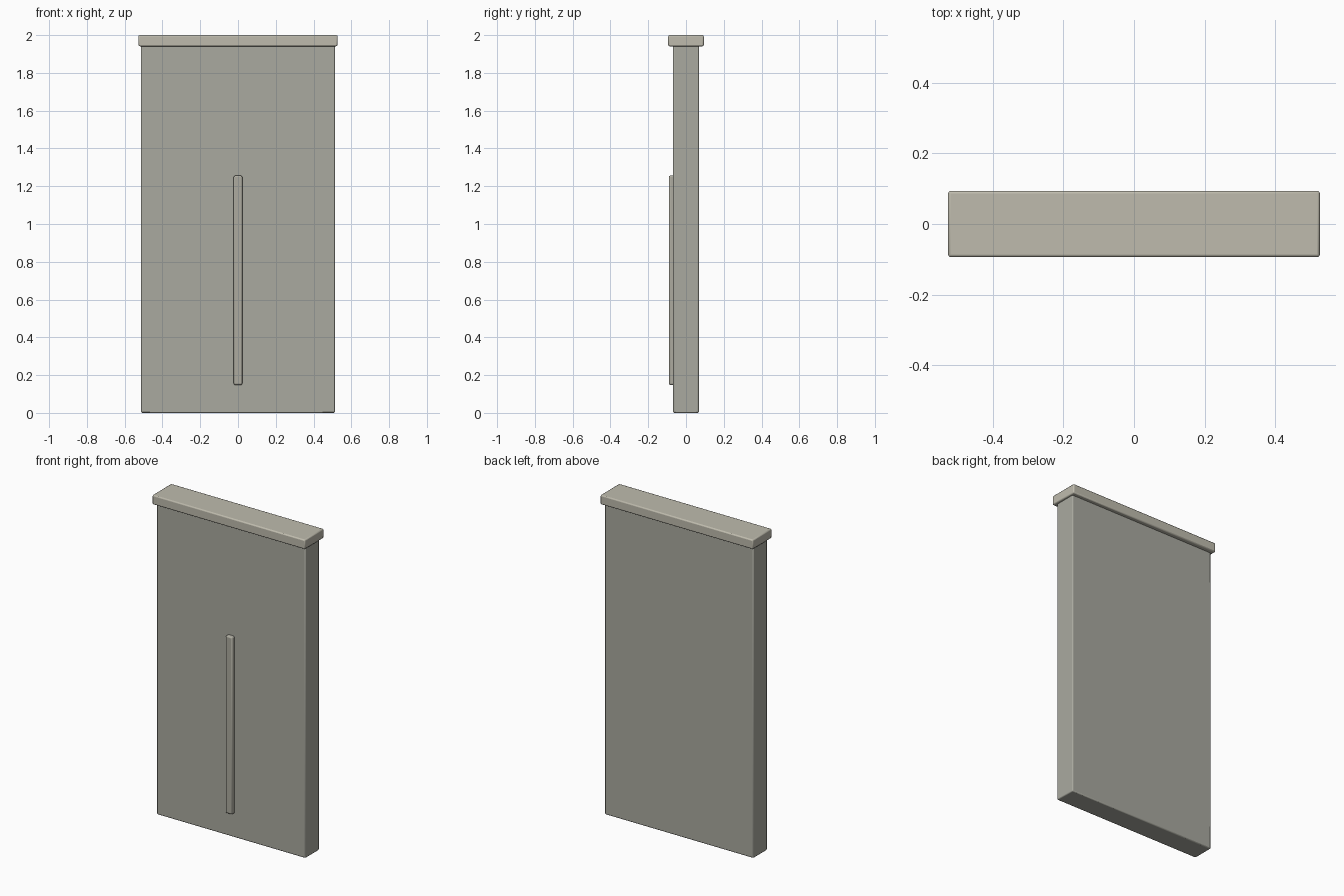
import bpy

if "Cube" in bpy.data.objects:
    bpy.data.objects.remove(bpy.data.objects["Cube"])


def material(name, rgb):
    m = bpy.data.materials.new(name)
    m.diffuse_color = (*rgb, 1)
    m.use_nodes = True
    m.node_tree.nodes["Principled BSDF"].inputs["Base Color"].default_value = m.diffuse_color
    return m


def block(name, lo, hi, bevel, mat):
    """Box between two corners with softly bevelled edges."""
    centre = [(a + b) / 2 for a, b in zip(lo, hi)]
    bpy.ops.mesh.primitive_cube_add(size=1, location=centre)
    ob = bpy.context.object
    ob.name = name
    ob.scale = [b - a for a, b in zip(lo, hi)]
    bpy.ops.object.transform_apply(location=False, rotation=False, scale=True)
    mod = ob.modifiers.new("soft_edges", 'BEVEL')
    mod.width = bevel
    mod.segments = 2
    ob.data.materials.append(mat)
    bpy.ops.object.shade_smooth_by_angle()
    return ob


stone = material("panel_grey", (0.40, 0.40, 0.35))
light = material("cap_stone", (0.52, 0.50, 0.42))
trim = material("strip_grey", (0.42, 0.41, 0.35))

# Main upright slab
block("wall_panel", (-0.513, -0.068, 0), (0.513, 0.068, 1.945), 0.006, stone)
# Overhanging coping along the top
block("top_cap", (-0.527, -0.094, 1.941), (0.527, 0.094, 2.0), 0.007, light)
# Raised vertical strip on the front face only
block("front_strip", (-0.023, -0.091, 0.148), (0.023, -0.06, 1.256), 0.008, trim)
